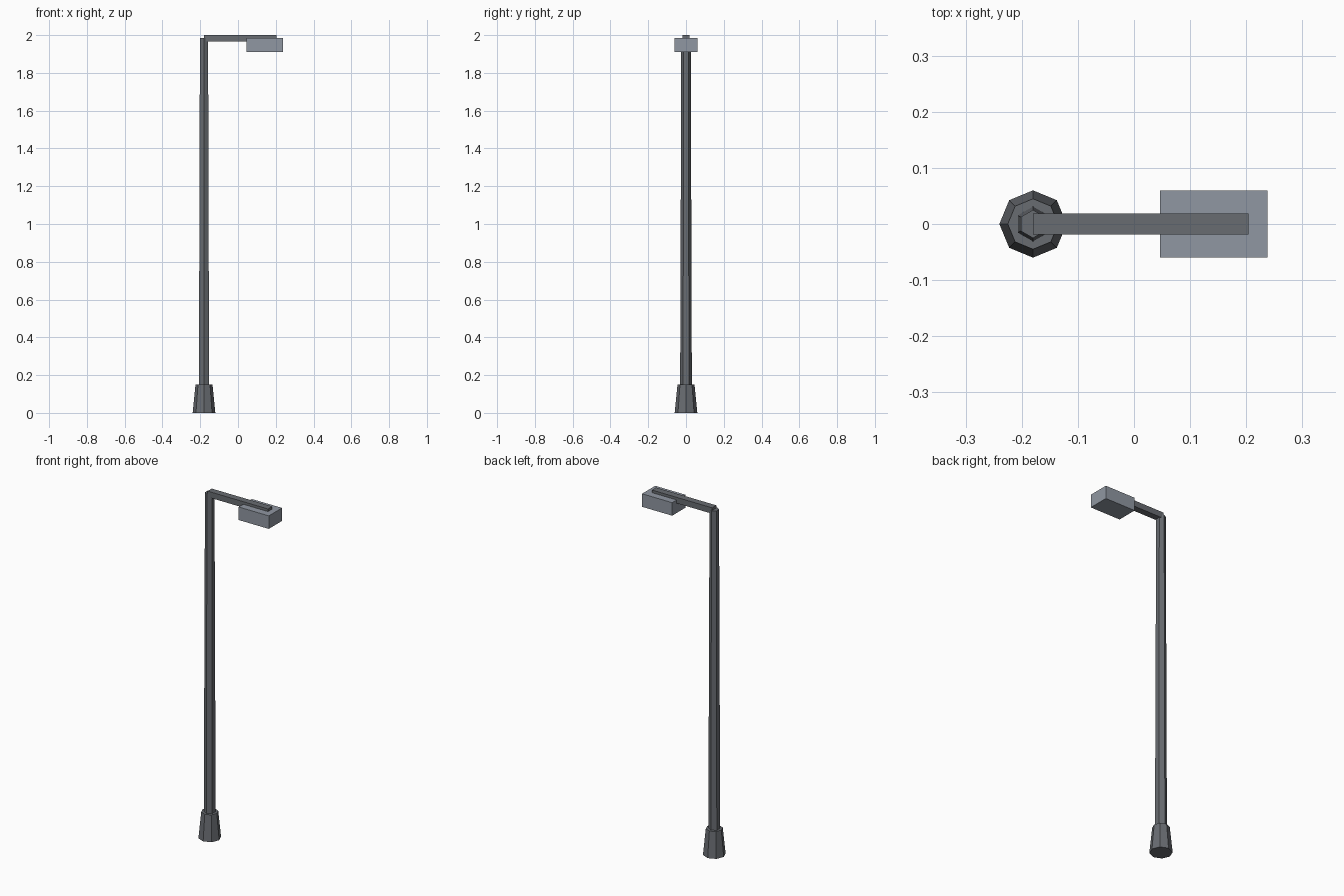
import bpy

if "Cube" in bpy.data.objects:
    bpy.data.objects.remove(bpy.data.objects["Cube"])

POLE_X = -0.18


def material(name, rgb):
    mat = bpy.data.materials.new(name)
    mat.diffuse_color = (*rgb, 1.0)
    mat.use_nodes = True
    mat.node_tree.nodes["Principled BSDF"].inputs["Base Color"].default_value = mat.diffuse_color
    return mat


dark_metal = material("dark_metal", (0.14, 0.15, 0.165))
light_metal = material("light_metal", (0.28, 0.31, 0.36))


def finish(name, mat):
    obj = bpy.context.object
    obj.name = name
    obj.data.materials.append(mat)
    return obj


def tapered_prism(name, sides, r_bottom, r_top, z0, z1, mat):
    bpy.ops.mesh.primitive_cone_add(
        vertices=sides, radius1=r_bottom, radius2=r_top, depth=z1 - z0,
        location=(POLE_X, 0, (z0 + z1) / 2))
    return finish(name, mat)


def box(name, x0, x1, half_y, z0, z1, mat):
    bpy.ops.mesh.primitive_cube_add(
        size=1, location=((x0 + x1) / 2, 0, (z0 + z1) / 2))
    bpy.context.object.scale = (x1 - x0, 2 * half_y, z1 - z0)
    bpy.ops.object.transform_apply(location=False, rotation=False, scale=True)
    return finish(name, mat)


# Octagonal foot and hexagonal tapering pole
tapered_prism("base", 8, 0.06, 0.045, 0.0, 0.15, dark_metal)
tapered_prism("pole", 6, 0.031, 0.025, 0.15, 1.985, dark_metal)

# Horizontal arm carrying the lamp housing
box("arm", POLE_X, 0.204, 0.019, 1.966, 2.0, dark_metal)
box("lamp_housing", 0.046, 0.238, 0.06, 1.91, 1.985, light_metal)
